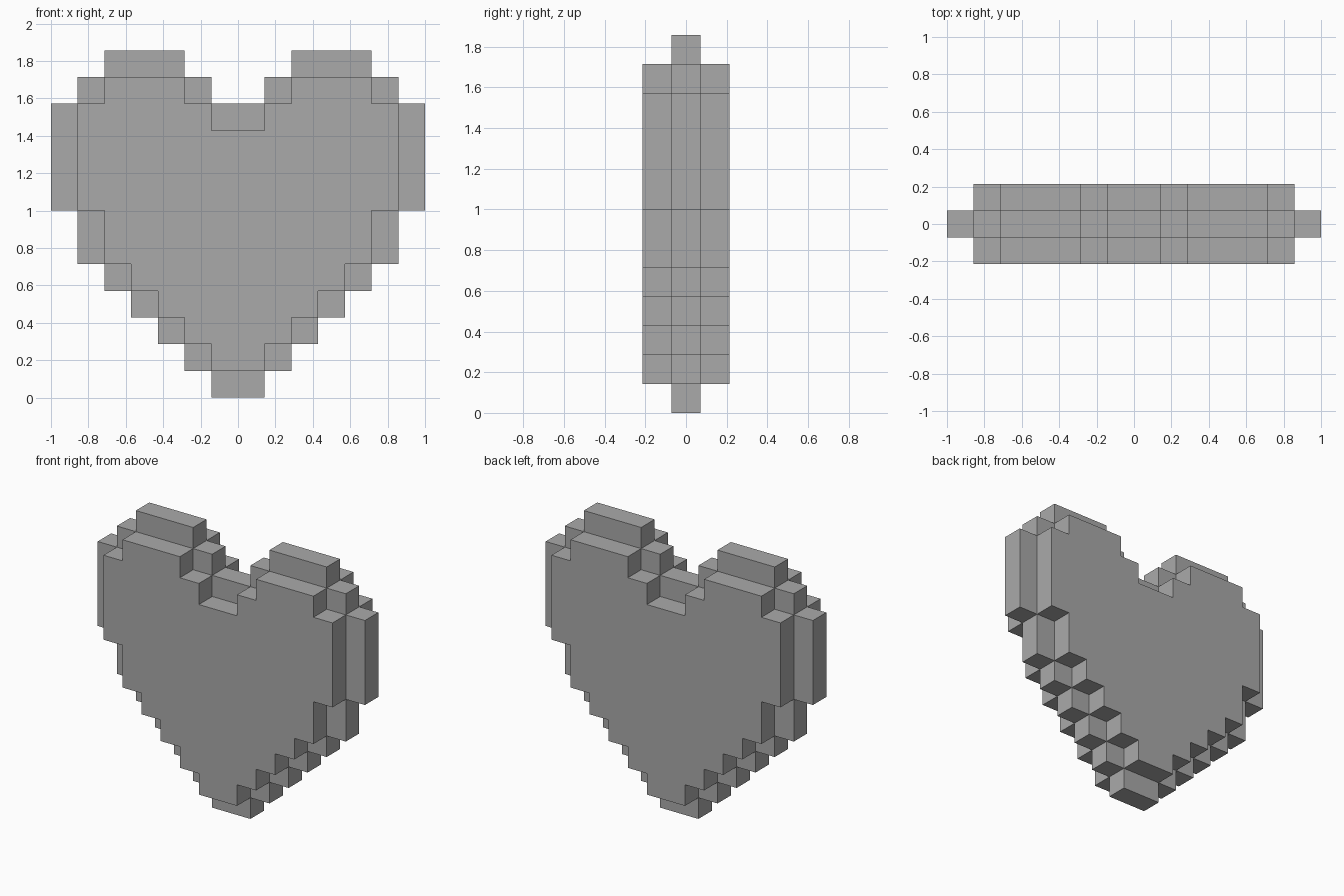
import bpy, bmesh
from mathutils import Vector

cube = bpy.data.objects.get("Cube")
if cube:
    bpy.data.objects.remove(cube, do_unlink=True)

UNIT = 1 / 7

# Half outlines, bottom to top: inner and outer column limits of each row
OUTER = [(0, n) for n in (1, 2, 3, 4, 5, 6, 6, 7, 7, 7, 7)] + [(1, 6), (2, 5)]
INNER = [(0, n) for n in (1, 2, 3, 4, 5, 5, 6, 6, 6)] + [(1, 6), (2, 5)]


def layer_cells(rows, y, first_row):
    """Mirrored block positions of one layer of the heart."""
    cells = set()
    for row, (start, end) in enumerate(rows, first_row):
        for x in range(start, end):
            cells.add((x, y, row))
            cells.add((-1 - x, y, row))
    return cells


# Wide middle layer, with a narrower layer on its front and back
cells = layer_cells(OUTER, 0, 0)
for side in (-1, 1):
    cells |= layer_cells(INNER, side, 1)

# Skin only the exposed block sides, then merge flat regions
bm = bmesh.new()
corners = {}


def corner(p):
    key = tuple(round(c * 2) for c in p)
    if key not in corners:
        corners[key] = bm.verts.new(p * UNIT)
    return corners[key]


for cell in cells:
    centre = Vector((cell[0] + 0.5, cell[1], cell[2] + 0.5))
    for axis in range(3):
        for sign in (-1, 1):
            neighbour = list(cell)
            neighbour[axis] += sign
            if tuple(neighbour) in cells:
                continue
            n, u = Vector(), Vector()
            n[axis] = sign / 2
            u[(axis + 1) % 3] = 0.5
            v = n.cross(u) * 2
            mid = centre + n
            bm.faces.new([corner(mid + d) for d in (-u - v, u - v, u + v, v - u)])

bmesh.ops.dissolve_limit(bm, angle_limit=0.01, verts=bm.verts[:], edges=bm.edges[:])

mesh = bpy.data.meshes.new("heart")
bm.to_mesh(mesh)
bm.free()
heart = bpy.data.objects.new("heart", mesh)
bpy.context.collection.objects.link(heart)

# Single plain grey
grey = bpy.data.materials.new("grey")
grey.use_nodes = True
colour = (0.4, 0.4, 0.4, 1)
grey.diffuse_color = colour
grey.node_tree.nodes["Principled BSDF"].inputs["Base Color"].default_value = colour
mesh.materials.append(grey)
